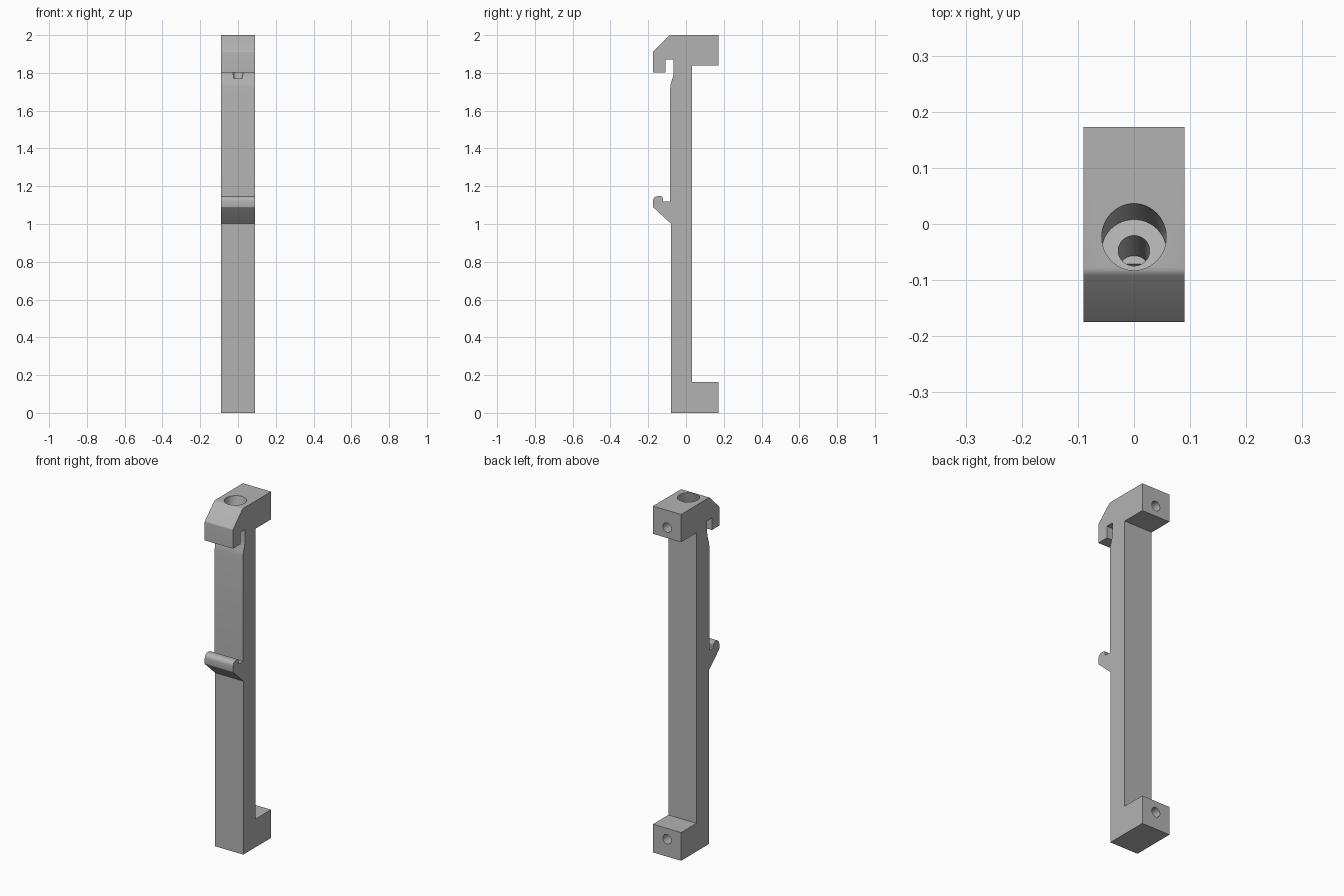
import bpy, bmesh, math
from mathutils import Vector

cube = bpy.data.objects.get("Cube")
if cube:
    bpy.data.objects.remove(cube, do_unlink=True)

HALF_WIDTH = 0.09
GREY = (0.45, 0.45, 0.45, 1)

mat = bpy.data.materials.new("plain grey")
mat.use_nodes = True
mat.diffuse_color = GREY
mat.node_tree.nodes["Principled BSDF"].inputs["Base Color"].default_value = GREY


def finish(bm, name):
    bmesh.ops.recalc_face_normals(bm, faces=bm.faces)
    mesh = bpy.data.meshes.new(name)
    bm.to_mesh(mesh)
    bm.free()
    mesh.materials.append(mat)
    obj = bpy.data.objects.new(name, mesh)
    bpy.context.collection.objects.link(obj)
    return obj


def arc(cy, cz, r, start, end, steps=6):
    angles = [math.radians(start + (end - start) * i / steps) for i in range(steps + 1)]
    return [(cy + r * math.cos(a), cz + r * math.sin(a)) for a in angles]


def drill(target, name, start, end, radius):
    """Cut a round hole from start to end."""
    start, end = Vector(start), Vector(end)
    axis = end - start
    bm = bmesh.new()
    bmesh.ops.create_cone(bm, cap_ends=True, segments=48, radius1=radius,
                          radius2=radius, depth=axis.length)
    turn = axis.to_track_quat('Z', 'Y').to_matrix()
    bmesh.ops.rotate(bm, verts=bm.verts, matrix=turn)
    bmesh.ops.translate(bm, verts=bm.verts, vec=(start + end) / 2)
    cutter = finish(bm, name)
    cutter.hide_render = True
    cutter.hide_set(True)
    mod = target.modifiers.new(name, 'BOOLEAN')
    mod.operation = 'DIFFERENCE'
    mod.solver = 'EXACT'
    mod.object = cutter
    return cutter


# Side outline (y, z): foot, bar, top block, upper hook, groove, lower hook
outline = [(-0.08, 0), (0.173, 0), (0.173, 0.163), (0.033, 0.163),
           (0.033, 1.84), (0.173, 1.84), (0.173, 2.0)]
outline += arc(-0.078, 1.98, 0.02, 90, 135, 3)
outline += arc(-0.167, 1.909, 0.008, 135, 180, 3)
outline += [(-0.175, 1.803), (-0.108, 1.803), (-0.108, 1.872), (-0.065, 1.872),
            (-0.065, 1.80), (-0.068, 1.782), (-0.08, 1.745), (-0.084, 1.72)]
outline += [(-0.084, 1.118), (-0.118, 1.118), (-0.123, 1.122)]
outline += arc(-0.133, 1.137, 0.01, 0, 90, 4)
outline += arc(-0.15, 1.122, 0.025, 90, 180, 6)
outline += arc(-0.165, 1.094, 0.01, 180, 225, 3)
outline += [(-0.08, 1.002)]

bm = bmesh.new()
face = bm.faces.new([bm.verts.new((-HALF_WIDTH, y, z)) for y, z in outline])
side = bmesh.ops.extrude_face_region(bm, geom=[face])
moved = [v for v in side["geom"] if isinstance(v, bmesh.types.BMVert)]
bmesh.ops.translate(bm, verts=moved, vec=(2 * HALF_WIDTH, 0, 0))
body = finish(bm, "hooked_bar")

# Slanted screw hole with a wide counterbore, leaning towards the front
lean = math.radians(15)
direction = Vector((0, -math.sin(lean), -math.cos(lean)))
entry = Vector((0, -0.023, 2.0))
cutters = [
    drill(body, "counterbore_cutter", entry - direction * 0.05, entry + direction * 0.095, 0.0575),
    drill(body, "screw_hole_cutter", entry - direction * 0.04, entry + direction * 0.234, 0.028),
]

# Blind holes in the back of both blocks
for label, z in (("upper", 1.9), ("lower", 0.1)):
    cutters.append(drill(body, label + "_pin_hole_cutter", (0, 0.25, z), (0, 0.075, z), 0.027))

# Apply the cuts, then shade
bpy.context.view_layer.objects.active = body
body.select_set(True)
for mod in list(body.modifiers):
    bpy.ops.object.modifier_apply(modifier=mod.name)
for cutter in cutters:
    bpy.data.objects.remove(cutter, do_unlink=True)
bpy.ops.object.shade_smooth_by_angle(angle=math.radians(30))
